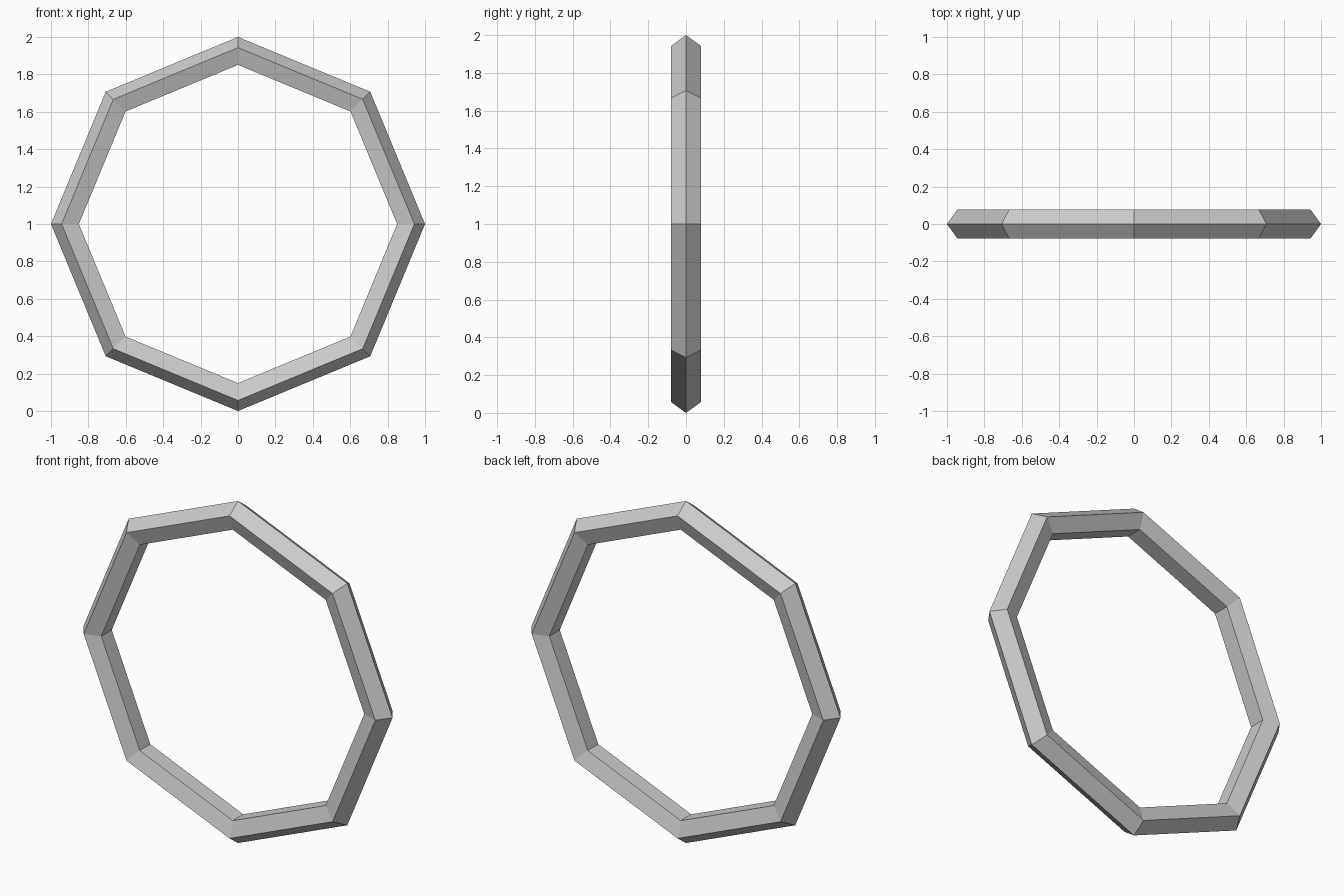
import bpy
import math

if "Cube" in bpy.data.objects:
    bpy.data.objects.remove(bpy.data.objects["Cube"])

# Low-poly octagonal ring with a five-sided section, standing upright
TUBE = 0.09 / 1.09
bpy.ops.mesh.primitive_torus_add(
    major_segments=8, minor_segments=5,
    major_radius=1 - TUBE, minor_radius=TUBE,
    location=(0, 0, 1), rotation=(math.pi / 2, 0, 0))
ring = bpy.context.object
ring.name = "octagonal_ring"
bpy.ops.object.shade_flat()
